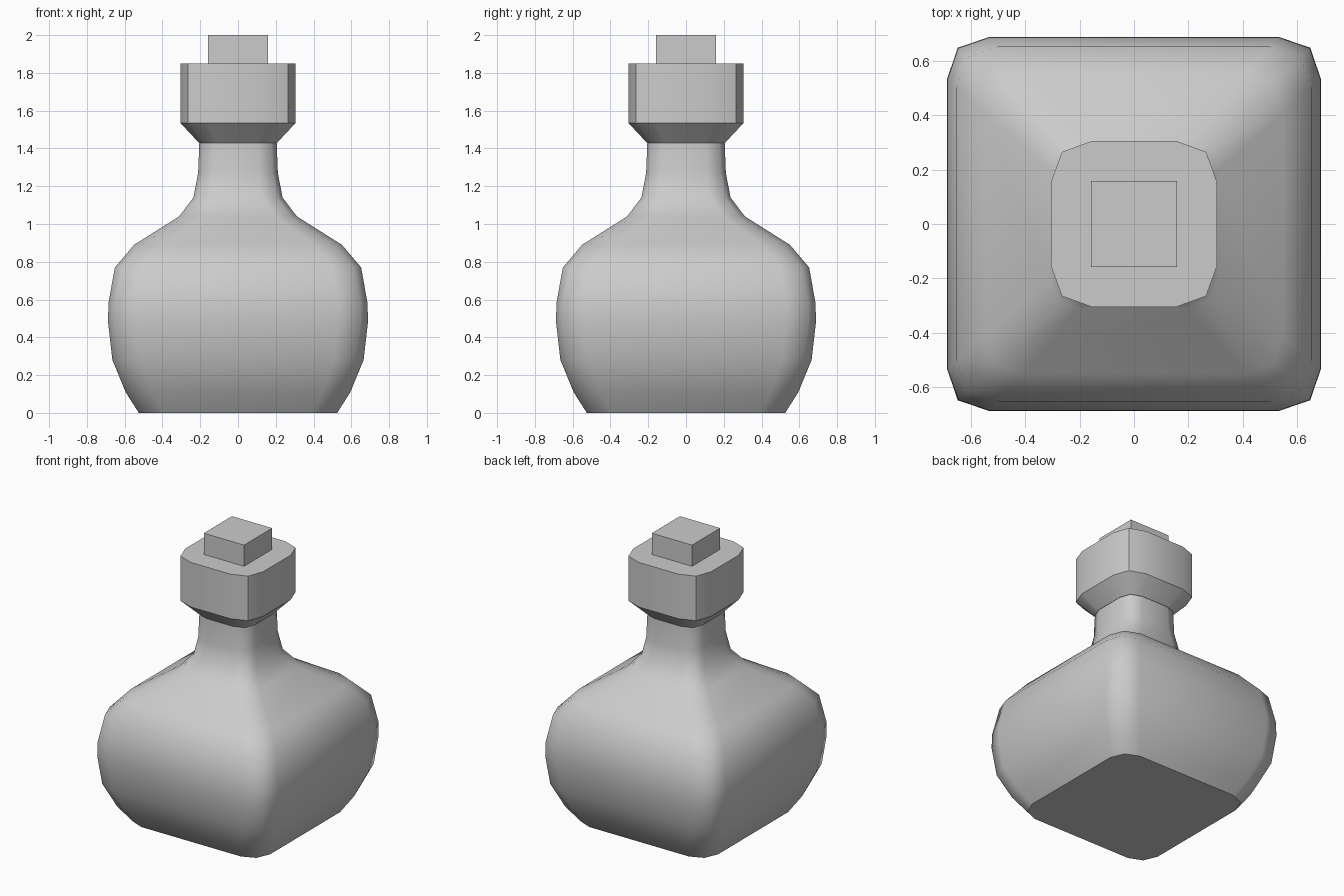
import bpy, bmesh

if "Cube" in bpy.data.objects:
    bpy.data.objects.remove(bpy.data.objects["Cube"])


def ring(bm, z, h, d, a):
    """Rounded-square ring: half width h, corner d, flat half length a."""
    corner = [(h, a), (d, d), (a, h)]
    pts = []
    for _ in range(4):
        pts += corner
        corner = [(-y, x) for x, y in corner]
    return [bm.verts.new((x, y, z)) for x, y in pts]


def loft(name, sections, all_smooth, close_top=True):
    bm = bmesh.new()
    rings = [ring(bm, *s) for s in sections]
    for lo, hi in zip(rings, rings[1:]):
        for i in range(12):
            j = (i + 1) % 12
            bm.faces.new((lo[i], lo[j], hi[j], hi[i])).smooth = True
    caps = [bm.faces.new(rings[0][::-1])]
    if close_top:
        caps.append(bm.faces.new(rings[-1]))
    for f in caps:
        for e in f.edges:
            e.smooth = False
    if not all_smooth:
        # crisp horizontal rims and corner edges
        bm.normal_update()
        for e in bm.edges:
            if len(e.link_faces) == 2 and e.calc_face_angle() > 0.6:
                e.smooth = False
    mesh = bpy.data.meshes.new(name)
    bm.to_mesh(mesh)
    bm.free()
    obj = bpy.data.objects.new(name, mesh)
    bpy.context.collection.objects.link(obj)
    return obj


# Bottle body and neck: z, half width, corner, flat half length
loft("bottle_body", [
    (0.00, 0.525, 0.485, 0.39),
    (0.11, 0.595, 0.555, 0.45),
    (0.28, 0.665, 0.625, 0.51),
    (0.48, 0.688, 0.648, 0.53),
    (0.58, 0.686, 0.646, 0.53),
    (0.77, 0.652, 0.612, 0.50),
    (0.89, 0.550, 0.510, 0.41),
    (1.04, 0.312, 0.280, 0.20),
    (1.14, 0.236, 0.206, 0.13),
    (1.27, 0.211, 0.183, 0.108),
    (1.43, 0.205, 0.178, 0.104),
], True)

# Flared collar on the neck
loft("collar", [
    (1.43, 0.207, 0.180, 0.105),
    (1.535, 0.305, 0.265, 0.155),
    (1.85, 0.305, 0.265, 0.155),
], False)

# Square stopper
bpy.ops.mesh.primitive_cube_add(size=1, location=(0, 0, 1.90))
stopper = bpy.context.object
stopper.name = "stopper"
stopper.scale = (0.315, 0.315, 0.20)
